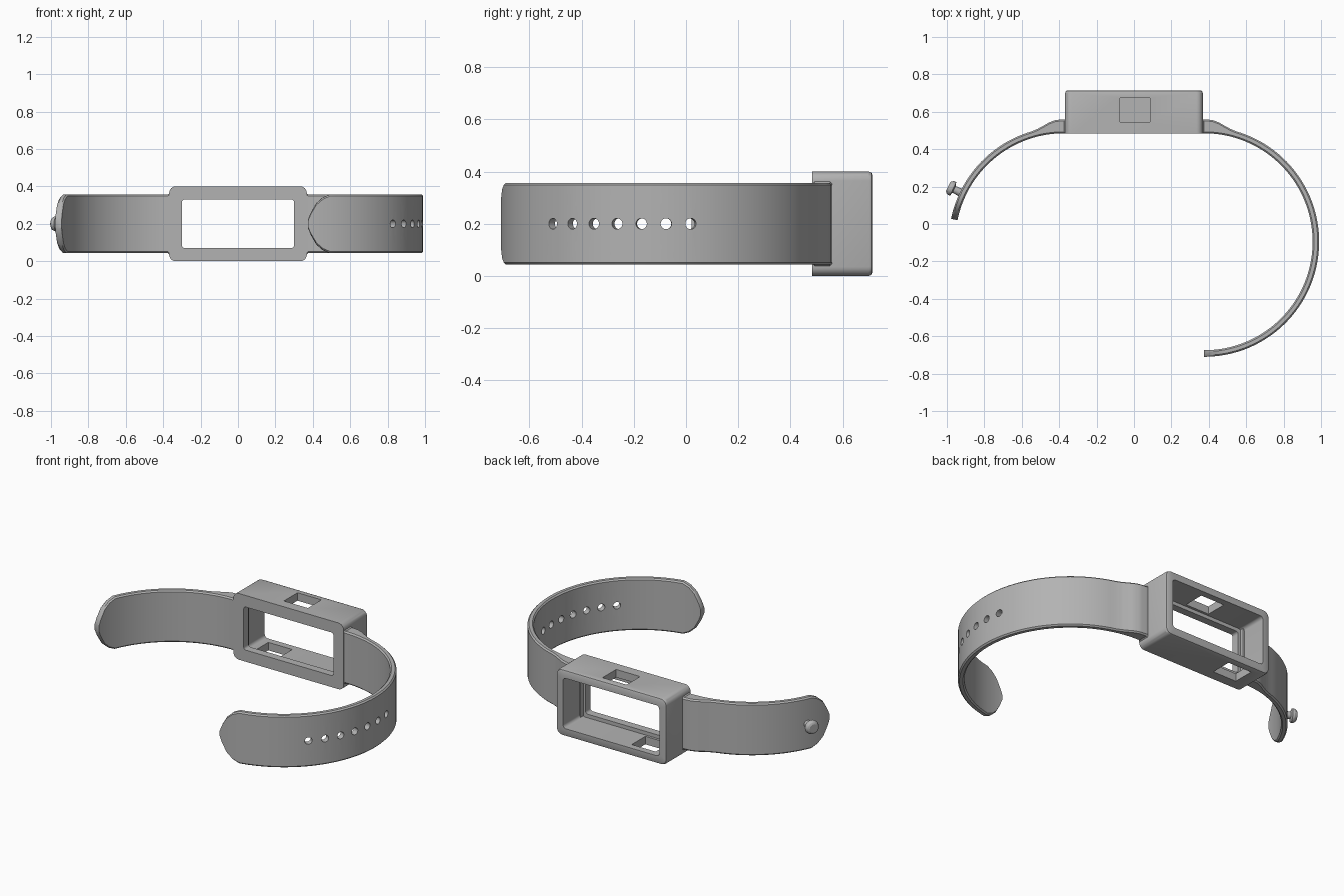
import bpy, bmesh
from math import sin, cos, pi, radians, degrees
from mathutils import Vector, Matrix

cube = bpy.data.objects.get("Cube")
if cube:
    bpy.data.objects.remove(cube, do_unlink=True)

grey = bpy.data.materials.new("matte grey")
grey.use_nodes = True
grey.diffuse_color = (0.45, 0.45, 0.45, 1)
grey.node_tree.nodes["Principled BSDF"].inputs["Base Color"].default_value = (0.45, 0.45, 0.45, 1)

MID_Z = 0.2            # height of the band's centre line
ARC = Vector((0.375, -0.095, MID_Z))   # centre of the strap arc, mirrored for the right
R_IN, R_OUT = 0.58, 0.615


def loft(name, rings, loop=False):
    """Skin a row of equal-sized rings; cap the ends unless the row loops."""
    bm = bmesh.new()
    rows = [[bm.verts.new(p) for p in ring] for ring in rings]
    n = len(rows[0])
    pairs = list(zip(rows, rows[1:]))
    if loop:
        pairs.append((rows[-1], rows[0]))
    for a, b in pairs:
        for i in range(n):
            j = (i + 1) % n
            bm.faces.new((a[i], a[j], b[j], b[i]))
    if not loop:
        bm.faces.new(rows[0])
        bm.faces.new(rows[-1])
    bmesh.ops.recalc_face_normals(bm, faces=bm.faces)
    mesh = bpy.data.meshes.new(name)
    bm.to_mesh(mesh)
    bm.free()
    mesh.materials.append(grey)
    obj = bpy.data.objects.new(name, mesh)
    bpy.context.collection.objects.link(obj)
    return obj


def select(obj):
    bpy.ops.object.select_all(action='DESELECT')
    obj.select_set(True)
    bpy.context.view_layer.objects.active = obj


def cut(obj, cutters):
    """Subtract the cutters, then delete them."""
    select(obj)
    for c in cutters:
        c.hide_render = True
        mod = obj.modifiers.new("cut", 'BOOLEAN')
        mod.operation = 'DIFFERENCE'
        mod.solver = 'EXACT'
        mod.object = c
        bpy.ops.object.modifier_apply(modifier=mod.name)
    for c in cutters:
        bpy.data.objects.remove(c, do_unlink=True)


def smooth(obj):
    select(obj)
    bpy.ops.object.shade_smooth_by_angle(angle=radians(25))


def rounded_rect(half_x, half_z, radius, y, steps=6):
    ring = []
    for quarter, (sx, sz) in enumerate(((1, 1), (-1, 1), (-1, -1), (1, -1))):
        for k in range(steps + 1):
            a = (quarter + k / steps) * pi / 2
            ring.append((sx * (half_x - radius) + radius * cos(a), y,
                         MID_Z + sz * (half_z - radius) + radius * sin(a)))
    return ring


def on_arc(side, angle, r, z=0):
    a = radians(angle)
    return Vector((side * (ARC.x + r * cos(a)), ARC.y + r * sin(a), MID_Z + z))


def circle_along_arc_radius(side, angle, radius, dist, n=24):
    a = radians(angle)
    tangent = Vector((-side * sin(a), cos(a), 0))
    centre = on_arc(side, angle, dist)
    return [centre + tangent * radius * cos(t) + Vector((0, 0, radius * sin(t)))
            for t in (2 * pi * k / n for k in range(n))]


def interpolate(table, x):
    for (x0, y0), (x1, y1) in zip(table, table[1:]):
        if x <= x1:
            t = max(0, (x - x0) / (x1 - x0))
            return y0 + (y1 - y0) * t
    return table[-1][1]


# Shoulder and tip shapes: (degrees or distance, value)
SHOULDER_R = ((0, 0.655), (4, 0.652), (7, 0.643), (10, 0.63), (13, 0.62), (16, R_OUT))
SHOULDER_W = ((0, 0.2), (3, 0.197), (6, 0.186), (10, 0.168), (13, 0.16), (16, 0.157))
TIP_W = ((0, 0.025), (0.015, 0.06), (0.045, 0.11), (0.08, 0.14), (0.12, 0.157))


def strap(name, side, end):
    """Curved strap running from the case round to the angle `end`."""
    def section(place, r_out, half):
        c = min(0.008, half * 0.4)
        outline = [(R_IN, half - c), (R_IN + c, half), (r_out - c, half), (r_out, half - c)]
        outline += [(r, -w) for r, w in reversed(outline)]
        return [place(r, w) for r, w in outline]

    # buried root inside the case wall
    rings = [section(lambda r, w: (side * 0.315, ARC.y + r, MID_Z + w), 0.65, 0.2)]
    tip = [end + degrees(s / R_OUT) for s, _ in TIP_W]
    angles = [90 - k for k in range(0, 17)]
    angles += [a for a in range(71, -91, -3) if a > tip[-1] + 1]
    angles += tip[::-1]
    for a in angles:
        half = min(interpolate(SHOULDER_W, 90 - a),
                   interpolate(TIP_W, radians(a - end) * R_OUT))
        rings.append(section(lambda r, w: on_arc(side, a, r, w),
                             interpolate(SHOULDER_R, 90 - a), half))
    return loft(name, rings)


# Case: hollow frame, a wide cavity at the back and a smaller front window
case = loft("case", [
    rounded_rect(0.368, 0.2, 0.035, 0.483),
    rounded_rect(0.368, 0.2, 0.035, 0.70),
    rounded_rect(0.364, 0.196, 0.034, 0.711),
    rounded_rect(0.355, 0.187, 0.03, 0.715),
    rounded_rect(0.322, 0.152, 0.02, 0.715),
    rounded_rect(0.322, 0.152, 0.02, 0.53),
    rounded_rect(0.3, 0.13, 0.015, 0.53),
    rounded_rect(0.3, 0.13, 0.015, 0.483),
], loop=True)


def slot(x, z):
    ring = [(x - 0.08, 0.545), (x + 0.08, 0.545), (x + 0.08, 0.675), (x - 0.08, 0.675)]
    return loft("slot_cutter", [[(px, py, z + d) for px, py in ring] for d in (-0.06, 0.06)])


# Slots through the top wall and the bottom wall
cut(case, [slot(0.005, 0.4), slot(-0.19, 0)])
smooth(case)

# Long strap with seven adjustment holes
long_strap = strap("long_strap", 1, -90)
cut(long_strap, [loft("hole_cutter", [circle_along_arc_radius(1, 10.6 - 8.85 * k, 0.021, d)
                                      for d in (0.54, 0.66)]) for k in range(7)])
smooth(long_strap)

# Short strap with its fastening stud
smooth(strap("short_strap", -1, 11.5))
stud_profile = ((0.022, 0.595), (0.02, 0.65), (0.04, 0.656), (0.04, 0.668), (0.034, 0.68), (0.025, 0.685))
smooth(loft("fastening_stud", [circle_along_arc_radius(-1, 25.5, r, d) for r, d in stud_profile]))
